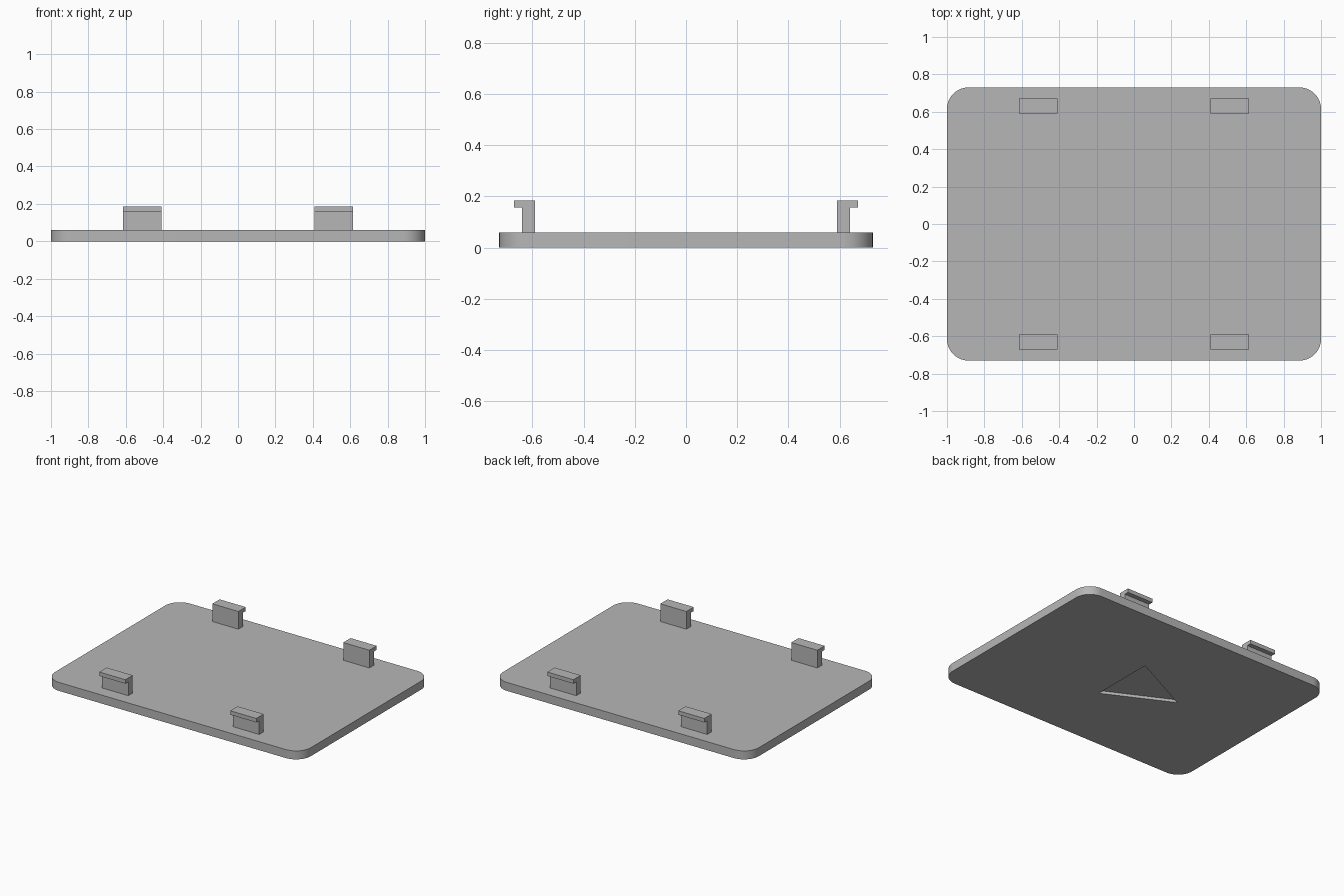
import bpy, bmesh, math
from mathutils import Vector

cube = bpy.data.objects.get("Cube")
if cube:
    bpy.data.objects.remove(cube, do_unlink=True)

HALF_X, HALF_Y, THICK, RADIUS = 1.0, 0.73, 0.06, 0.115

grey = bpy.data.materials.new("plain grey")
grey.use_nodes = True
colour = (0.47, 0.47, 0.47, 1)
grey.diffuse_color = colour
grey.node_tree.nodes["Principled BSDF"].inputs["Base Color"].default_value = colour


def prism(name, outline, sweep):
    """Extrude a closed outline of 3D points along a vector."""
    bm = bmesh.new()
    face = bm.faces.new([bm.verts.new(p) for p in outline])
    ext = bmesh.ops.extrude_face_region(bm, geom=[face])
    bmesh.ops.translate(bm, vec=Vector(sweep),
                        verts=[v for v in ext["geom"] if isinstance(v, bmesh.types.BMVert)])
    bmesh.ops.recalc_face_normals(bm, faces=bm.faces)
    mesh = bpy.data.meshes.new(name)
    bm.to_mesh(mesh)
    bm.free()
    mesh.materials.append(grey)
    obj = bpy.data.objects.new(name, mesh)
    bpy.context.collection.objects.link(obj)
    return obj


# Rounded rectangular plate
outline = []
STEPS = 14
for quarter, (sx, sy) in enumerate([(1, 1), (-1, 1), (-1, -1), (1, -1)]):
    for i in range(STEPS + 1):
        a = math.pi / 2 * (quarter + i / STEPS)
        outline.append((sx * (HALF_X - RADIUS) + RADIUS * math.cos(a),
                        sy * (HALF_Y - RADIUS) + RADIUS * math.sin(a), 0))
plate = prism("plate", outline, (0, 0, THICK))

# Shallow triangular recess in the underside
cutter = prism("recess_cutter", [(-0.36, 0, -0.02), (0.1, -0.23, -0.02), (0.1, 0.23, -0.02)],
               (0, 0, 0.04))
cutter.hide_render = True
cut = plate.modifiers.new("recess", "BOOLEAN")
cut.operation = "DIFFERENCE"
cut.solver = "EXACT"
cut.object = cutter
bpy.context.view_layer.objects.active = plate
bpy.ops.object.modifier_apply(modifier=cut.name)
bpy.data.objects.remove(cutter, do_unlink=True)

bpy.ops.object.select_all(action="DESELECT")
plate.select_set(True)
bpy.ops.object.shade_smooth_by_angle(angle=math.radians(30))

# Four hooked clips, lips pointing outward
HOOK = [(0.59, THICK), (0.64, THICK), (0.64, 0.157), (0.672, 0.157), (0.672, 0.185), (0.59, 0.185)]
CLIP_X, CLIP_WIDTH = 0.512, 0.204
for side, sy in (("back", 1), ("front", -1)):
    for hand, sx in (("left", 1), ("right", -1)):
        start = sx * CLIP_X - CLIP_WIDTH / 2
        prism(f"{side}_{hand}_clip", [(start, sy * y, z) for y, z in HOOK], (CLIP_WIDTH, 0, 0))
